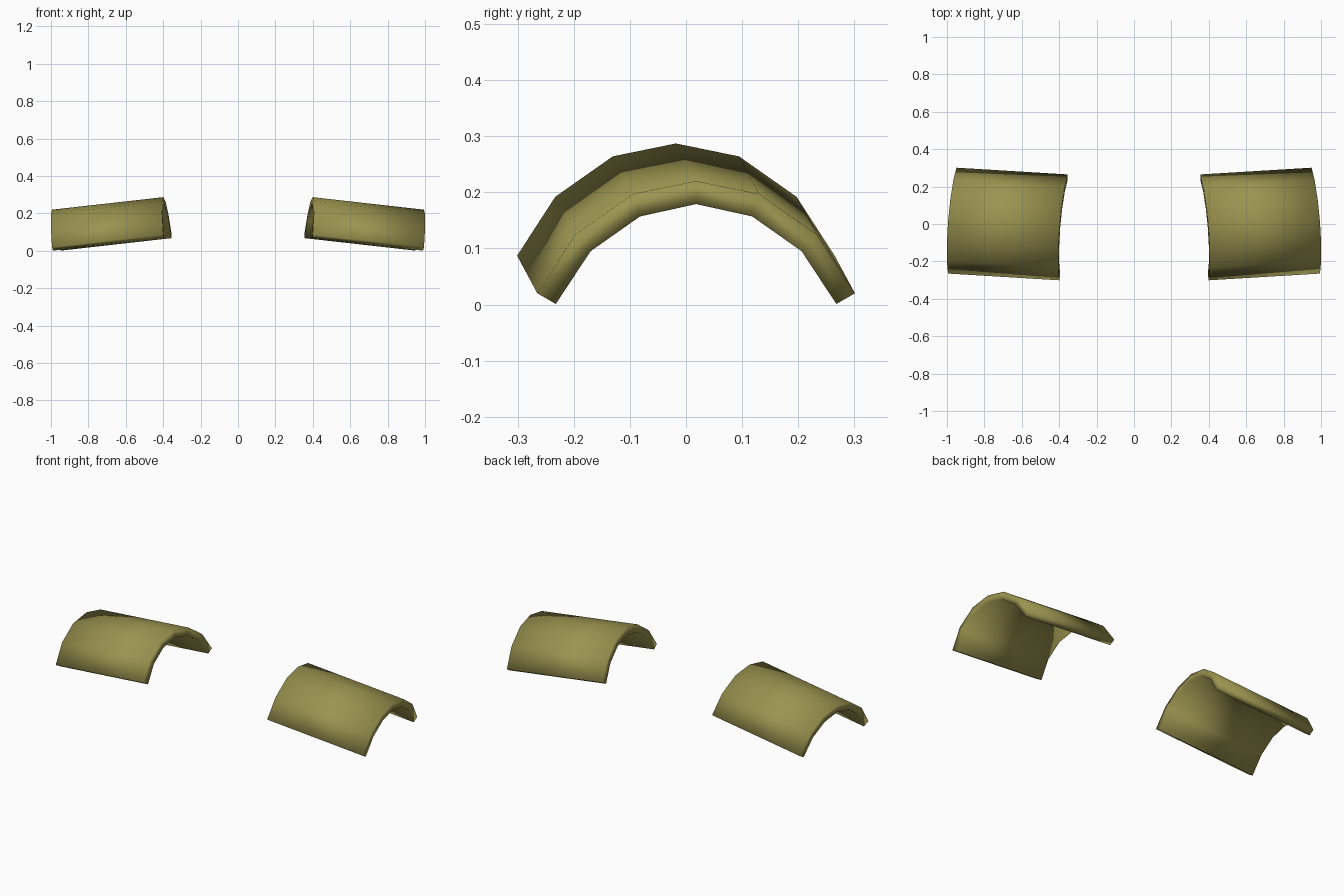
import bpy, bmesh

if "Cube" in bpy.data.objects:
    bpy.data.objects.remove(bpy.data.objects["Cube"])

olive = bpy.data.materials.new("olive")
olive.diffuse_color = (0.33, 0.295, 0.08, 1)
olive.use_nodes = True
olive.node_tree.nodes["Principled BSDF"].inputs["Base Color"].default_value = olive.diffuse_color

# Half arch profiles at the low outer end: (distance from crown line, height)
OUTER = [(0.283, 0.020), (0.215, 0.125), (0.1125, 0.197), (0.0, 0.220)]
INNER = [(0.250, 0.001), (0.188, 0.095), (0.100, 0.157), (0.0, 0.179)]


def full_arch(half):
    return [(-y, z) for y, z in half] + [(y, z) for y, z in reversed(half[:-1])]


def curved_plate(name, side):
    """Thick arched plate, tilted up towards the middle and slightly turned."""
    bm = bmesh.new()
    loop = full_arch(OUTER) + full_arch(INNER)[::-1]
    ends = []
    # outboard end, then inboard end: x base, y shift, z shift
    for x0, dy, dz in ((0.971, 0.018, 0.0), (0.366, -0.018, 0.067)):
        ring = []
        for py, pz in loop:
            y, z = py + dy, pz + dz
            x = x0 - 0.08 * y + 0.11 * z      # end planes square to the plate
            ring.append(bm.verts.new((side * x, y, z)))
        ends.append(ring)
    n = len(loop)
    a, b = ends
    # outside, inside and lower rims
    for i in range(n):
        j = (i + 1) % n
        bm.faces.new((a[i], a[j], b[j], b[i]))
    # end caps as strips of quads across the thickness
    for ring in ends:
        for i in range(n // 2 - 1):
            bm.faces.new((ring[i], ring[i + 1], ring[n - 2 - i], ring[n - 1 - i]))
    bmesh.ops.recalc_face_normals(bm, faces=bm.faces)
    for f in bm.faces:
        f.smooth = True
    mesh = bpy.data.meshes.new(name)
    bm.to_mesh(mesh)
    bm.free()
    mesh.materials.append(olive)
    bpy.context.collection.objects.link(bpy.data.objects.new(name, mesh))


curved_plate("right_shoulder_plate", 1)
curved_plate("left_shoulder_plate", -1)
